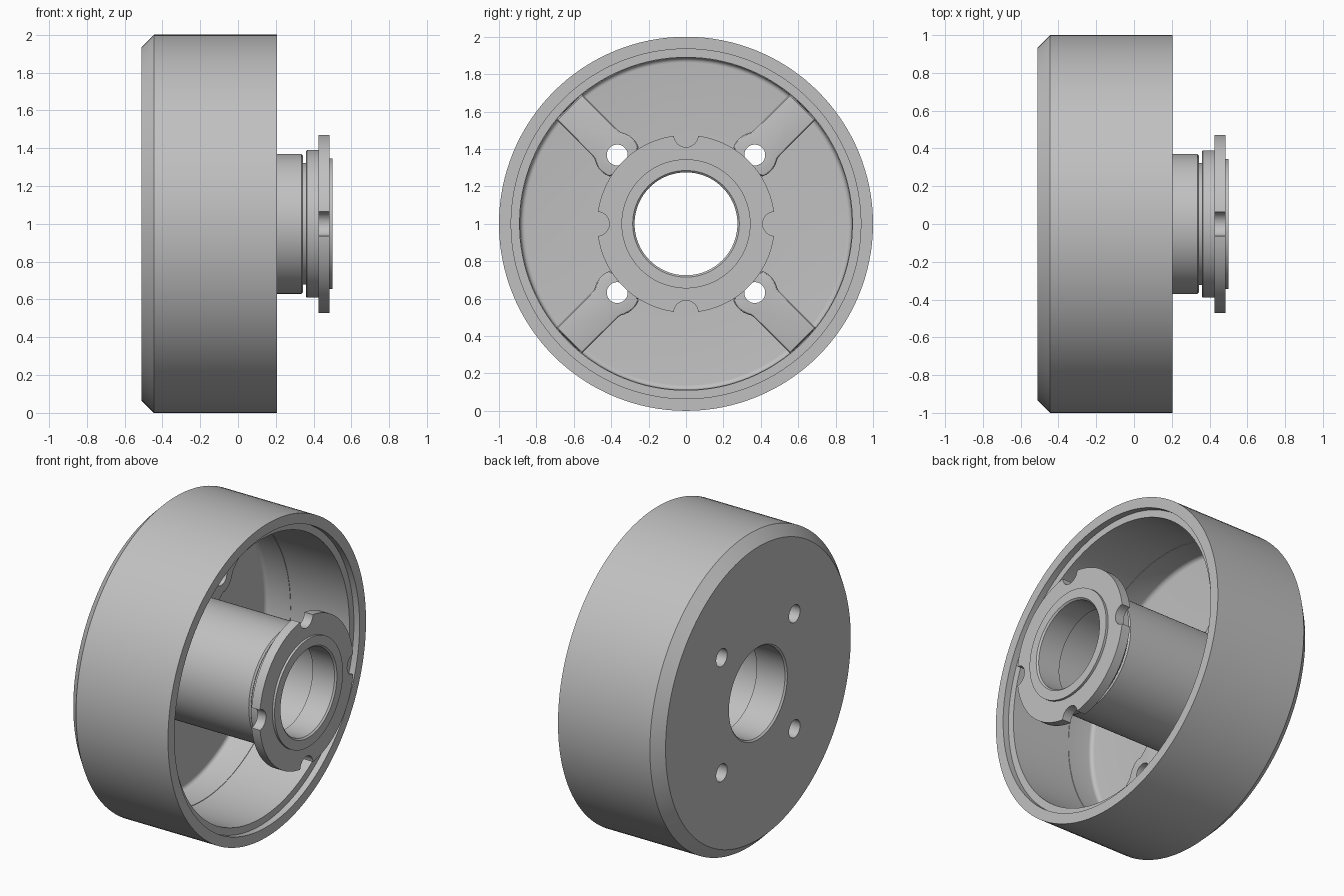
import bpy, bmesh, math
from mathutils import Matrix, Vector

if "Cube" in bpy.data.objects:
    bpy.data.objects.remove(bpy.data.objects["Cube"])

AXIS_Z = 1.0          # height of the wheel axis
SEGMENTS = 128
HOLE_DIST = 0.52      # bolt hole distance from the axis

metal = bpy.data.materials.new("grey_metal")
metal.use_nodes = True
GREY = (0.53, 0.53, 0.53, 1)
metal.diffuse_color = GREY
metal.node_tree.nodes["Principled BSDF"].inputs["Base Color"].default_value = GREY


def make_object(name, bm):
    bmesh.ops.recalc_face_normals(bm, faces=bm.faces)
    mesh = bpy.data.meshes.new(name)
    bm.to_mesh(mesh)
    bm.free()
    mesh.materials.append(metal)
    obj = bpy.data.objects.new(name, mesh)
    obj.location.z = AXIS_Z
    bpy.context.collection.objects.link(obj)
    return obj


def lathe(name, profile):
    """Spin a closed (x, radius) profile around the x axis."""
    bm = bmesh.new()
    rings = []
    for i in range(SEGMENTS):
        a = math.tau * i / SEGMENTS
        rings.append([bm.verts.new((x, r * math.cos(a), r * math.sin(a)))
                      for x, r in profile])
    n = len(profile)
    for i, ring in enumerate(rings):
        nxt = rings[(i + 1) % SEGMENTS]
        for j in range(n):
            k = (j + 1) % n
            bm.faces.new((ring[j], ring[k], nxt[k], nxt[j]))
    return make_object(name, bm)


def cutters(name, radius, dist, x, length, start):
    """Four pins parallel to the axis, used for cutting."""
    bm = bmesh.new()
    for i in range(4):
        a = start + i * math.pi / 2
        place = Matrix.Translation((x, dist * math.cos(a), dist * math.sin(a)))
        bmesh.ops.create_cone(bm, cap_ends=True, segments=32, radius1=radius,
                              radius2=radius, depth=length,
                              matrix=place @ Matrix.Rotation(math.pi / 2, 4, 'Y'))
    obj = make_object(name, bm)
    obj.hide_render = True
    return obj


def finish(obj, cutter=None):
    """Apply the cut and shade smooth with sharp edges kept."""
    bpy.ops.object.select_all(action='DESELECT')
    bpy.context.view_layer.objects.active = obj
    obj.select_set(True)
    if cutter:
        mod = obj.modifiers.new("cut", 'BOOLEAN')
        mod.operation = 'DIFFERENCE'
        mod.solver = 'EXACT'
        mod.object = cutter
        bpy.ops.object.modifier_apply(modifier=mod.name)
    bpy.ops.object.shade_smooth_by_angle(angle=math.radians(30))


# Drum shell with web and hub tube in one profile
FILLET = 0.025
fillet = [(-0.4 - FILLET * math.sin(t), 0.862 + FILLET * math.cos(t))
          for t in (i * math.pi / 10 for i in range(6))]
drum = lathe("drum", [
    (-0.51, 0.295), (-0.51, 0.935), (-0.445, 1), (0.205, 1),
    (0.205, 0.935), (0.165, 0.935), (0.165, 0.89), (-0.25, 0.89), (-0.25, 0.887),
    *fillet,
    (-0.425, 0.39), (-0.405, 0.37), (0.335, 0.37), (0.345, 0.36), (0.345, 0.31),
    (-0.3, 0.31), (-0.3, 0.285), (-0.5, 0.285)])

# Hub nut with flange
nut = lathe("hub_nut", [
    (0.335, 0.275), (0.335, 0.322), (0.36, 0.322), (0.36, 0.385), (0.365, 0.39),
    (0.425, 0.39), (0.425, 0.475), (0.485, 0.475), (0.485, 0.345),
    (0.5, 0.345), (0.5, 0.285), (0.49, 0.275)])

# Raised diagonal ribs that swell into bosses around the bolt holes
half = [(0.34, 0.095), (0.44, 0.095), (0.465, 0.1)]
half += [(HOLE_DIST + 0.122 * math.cos(t), 0.122 * math.sin(t))
         for t in (math.radians(d) for d in range(115, 60, -10))]
half += [(0.592, 0.1), (0.61, 0.097), (0.884, 0.097)]
outline = half + [(u, -v) for u, v in reversed(half)]
bm = bmesh.new()
for i in range(4):
    turn = Matrix.Rotation(math.pi / 4 + i * math.pi / 2, 4, 'X')
    base = bm.faces.new([bm.verts.new(turn @ Vector((-0.435, u, v)))
                         for u, v in outline])
    top = bmesh.ops.extrude_face_region(bm, geom=[base], use_keep_orig=True)["geom"]
    bmesh.ops.translate(bm, vec=(0.06, 0, 0),
                        verts=[g for g in top if isinstance(g, bmesh.types.BMVert)])
    rim = [e for g in top if isinstance(g, bmesh.types.BMFace) for e in g.edges]
    bmesh.ops.bevel(bm, geom=rim, offset=0.012, segments=3, profile=0.5,
                    affect='EDGES')
ribs = make_object("web_ribs", bm)

# Bolt holes through web and ribs, notches in the nut flange
holes = cutters("bolt_hole_cutter", 0.056, HOLE_DIST, -0.45, 0.4, math.pi / 4)
notches = cutters("notch_cutter", 0.065, 0.475, 0.46, 0.12, 0)
finish(drum, holes)
finish(ribs, holes)
finish(nut, notches)
for tool in (holes, notches):
    bpy.data.objects.remove(tool)
